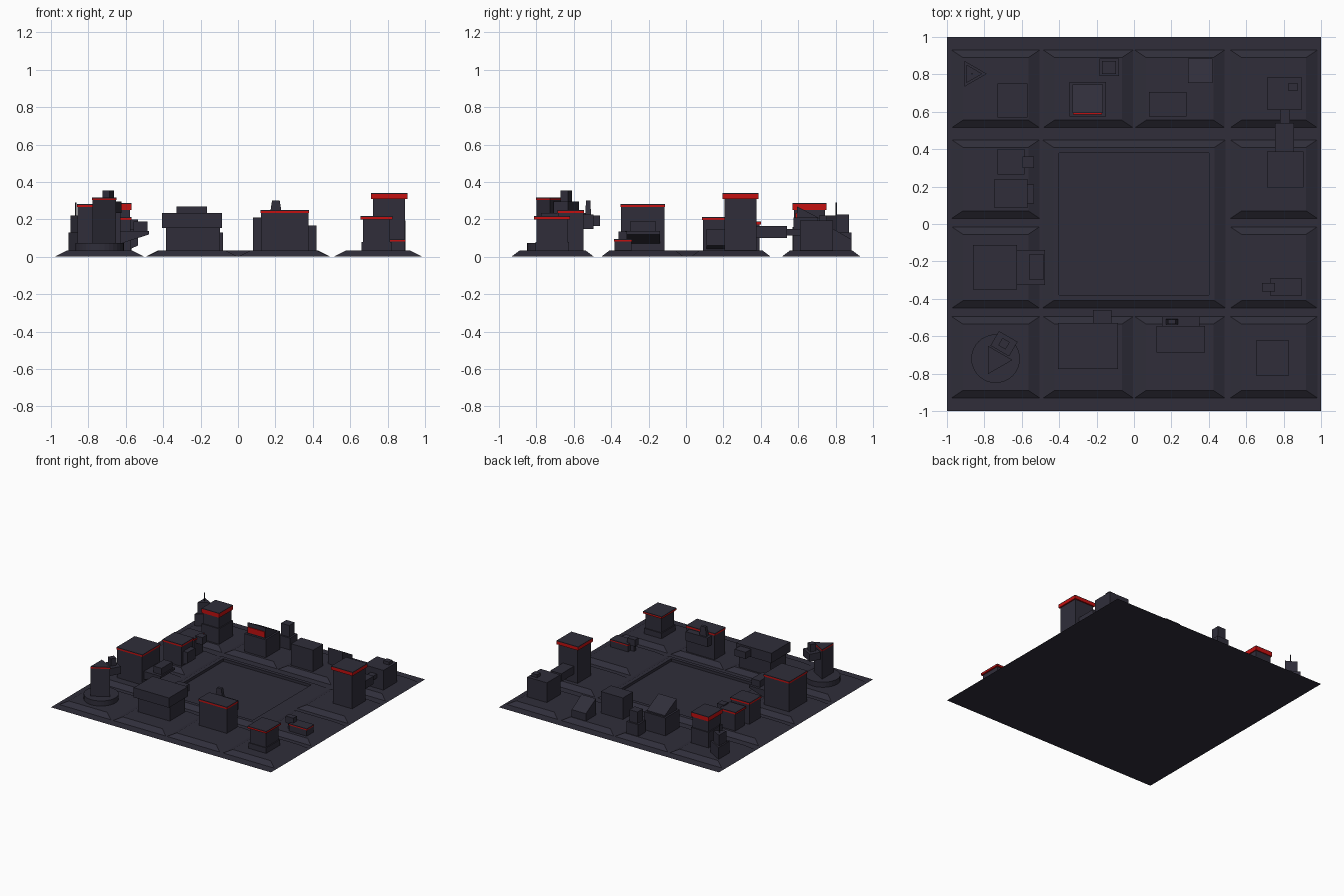
import bpy, bmesh, math
from mathutils import Vector

if "Cube" in bpy.data.objects:
    bpy.data.objects.remove(bpy.data.objects["Cube"])


def material(name, rgb):
    m = bpy.data.materials.new(name)
    m.diffuse_color = (*rgb, 1)
    m.use_nodes = True
    m.node_tree.nodes["Principled BSDF"].inputs["Base Color"].default_value = m.diffuse_color
    return m


GREY = material("dark slate", (0.029, 0.027, 0.042))
RED = material("deep red", (0.55, 0.005, 0.005))
FLOOR = 0.033  # top height of the paving blocks


def finish(name, bm, mat=GREY):
    bmesh.ops.recalc_face_normals(bm, faces=bm.faces)
    me = bpy.data.meshes.new(name)
    bm.to_mesh(me)
    bm.free()
    me.materials.append(mat)
    ob = bpy.data.objects.new(name, me)
    bpy.context.collection.objects.link(ob)
    return ob


def box(name, x0, x1, y0, y1, z0, z1, mat=GREY, taper=(0, 0), back_drop=0, low_drop=0):
    """Box; taper insets the top, back_drop lowers the +y top edge,
    low_drop lowers the -x bottom edge."""
    bm = bmesh.new()
    bmesh.ops.create_cube(bm, size=1)
    for v in bm.verts:
        sx, sy, sz = (c > 0 for c in v.co)
        tx, ty = taper if sz else (0, 0)
        v.co.x = x1 - tx if sx else x0 + tx
        v.co.y = y1 - ty if sy else y0 + ty
        v.co.z = (z1 - (back_drop if sy else 0)) if sz else (z0 - (0 if sx else low_drop))
    return finish(name, bm, mat)


def prism(name, x, y, r, z0, z1, sides, mat=GREY, r_top=None):
    bm = bmesh.new()
    ring = lambda rad, z: [bm.verts.new((x + rad * math.cos(2 * math.pi * i / sides),
                                         y + rad * math.sin(2 * math.pi * i / sides), z))
                           for i in range(sides)]
    a, b = ring(r, z0), ring(r if r_top is None else r_top, z1)
    bm.faces.new(a[::-1])
    bm.faces.new(b)
    for i in range(sides):
        j = (i + 1) % sides
        bm.faces.new((a[i], a[j], b[j], b[i]))
    return finish(name, bm, mat)


def capped(name, x0, x1, y0, y1, top, band=0.012, inset=0.01, z0=FLOOR - 0.01):
    """Building with an overhanging red band and a thin grey roof."""
    i = inset
    box(name + "_body", x0 + i, x1 - i, y0 + i, y1 - i, z0, top - 0.005 - band)
    box(name + "_red_band", x0, x1, y0, y1, top - 0.005 - band, top - 0.005, RED)
    box(name + "_roof", x0, x1, y0, y1, top - 0.005, top)


# ground sheet
bm = bmesh.new()
bmesh.ops.create_grid(bm, x_segments=1, y_segments=1, size=1)
finish("ground", bm)

# paving blocks around the edge
cols = [(-0.975, -0.505), (-0.485, -0.005), (0.005, 0.485), (0.515, 0.98)]
for j, (y0, y1) in enumerate([(-0.93, -0.495), (-0.45, -0.015), (0.03, 0.45), (0.515, 0.93)]):
    for i, (x0, x1) in enumerate(cols):
        if j in (0, 3) or i in (0, 3):
            box(f"paving_{j}_{i}", x0, x1, y0, y1, 0.003, FLOOR, taper=(0.06, 0.04))

# central plaza with sunken court
plaza = box("plaza", -0.49, 0.49, -0.45, 0.45, 0.003, FLOOR, taper=(0.06, 0.04))
bm = bmesh.new()
bm.from_mesh(plaza.data)
bm.faces.ensure_lookup_table()
top = max(bm.faces, key=lambda f: f.calc_center_median().z)
bmesh.ops.inset_region(bm, faces=[top], thickness=0.042)
pit = bmesh.ops.extrude_discrete_faces(bm, faces=[top])["faces"][0]
bmesh.ops.translate(bm, verts=pit.verts, vec=Vector((0, 0, -0.022)))
bm.to_mesh(plaza.data)
bm.free()

# front left: triangular tower on a round base with a rotated box
prism("round_base", -0.74, -0.72, 0.13, 0.03, 0.075, 32)
prism("triangle_tower", -0.737, -0.727, 0.084, 0.07, 0.303, 3)
prism("triangle_red_band", -0.737, -0.727, 0.087, 0.303, 0.313, 3, RED)
prism("triangle_roof", -0.737, -0.727, 0.087, 0.313, 0.318, 3)
for nm, sx, sy, z0, z1 in [("tower_side_box", 0.09, 0.115, 0.235, 0.295),
                           ("tower_side_top", 0.045, 0.045, 0.295, 0.355)]:
    o = box(nm, -sx / 2, sx / 2, -sy / 2, sy / 2, z0, z1)
    o.location = (-0.695, -0.64, 0)
    o.rotation_euler.z = math.radians(60)

# front: wide hall with overhanging upper floor
box("hall_lower", -0.385, -0.095, -0.75, -0.55, 0.02, 0.155)
box("hall_upper", -0.405, -0.085, -0.775, -0.53, 0.155, 0.235)
box("hall_rear_box", -0.22, -0.12, -0.535, -0.46, 0.165, 0.22)

# front: red-topped block with rear ledge and chimney
capped("block", 0.12, 0.38, -0.687, -0.545, 0.25, inset=0.003)
box("block_ledge", 0.15, 0.35, -0.55, -0.495, 0.15, 0.225)
box("block_chimney", 0.17, 0.235, -0.538, -0.508, 0.225, 0.3, taper=(0.012, 0.003))

# front right: small office with a wider base
box("office_base", 0.66, 0.82, -0.805, -0.625, 0.02, 0.078)
capped("office", 0.655, 0.825, -0.812, -0.62, 0.217, inset=0.013)

# right: low shed with side tower
capped("shed", 0.73, 0.895, -0.385, -0.29, 0.095, band=0.008, inset=0.002)
box("shed_tower", 0.685, 0.755, -0.36, -0.315, 0.08, 0.135)
box("shed_tower_post", 0.7, 0.735, -0.35, -0.325, 0.02, 0.085)

# right: tall tower, covered bridge, back right block
capped("tall_tower", 0.71, 0.905, 0.195, 0.388, 0.34, band=0.025, inset=0.011)
box("bridge_wide", 0.755, 0.855, 0.37, 0.54, 0.1, 0.165)
box("bridge_narrow", 0.78, 0.835, 0.54, 0.62, 0.115, 0.15)
box("corner_block", 0.715, 0.895, 0.61, 0.785, 0.02, 0.195)
box("corner_roof_box", 0.825, 0.875, 0.71, 0.755, 0.195, 0.22)

# back: plain box and sloped shed
box("plain_box", 0.08, 0.28, 0.575, 0.705, 0.02, 0.21)
box("sloped_shed", 0.29, 0.42, 0.755, 0.885, 0.02, 0.168, back_drop=0.075)

# back: house with raised sloping roof and red front, plus slim tower
box("house", -0.345, -0.15, 0.575, 0.76, 0.02, 0.18)
box("house_roof", -0.33, -0.165, 0.593, 0.745, 0.18, 0.27, back_drop=0.08)
box("house_red_front", -0.325, -0.17, 0.586, 0.594, 0.19, 0.235, RED)
box("slim_tower", -0.185, -0.08, 0.79, 0.885, 0.02, 0.13)
box("slim_tower_top", -0.17, -0.095, 0.803, 0.872, 0.13, 0.225)

# back left: tower with broad red band, triangular mast
box("watch_base", -0.73, -0.57, 0.57, 0.75, 0.02, 0.16)
capped("watch", -0.73, -0.57, 0.57, 0.75, 0.287, band=0.032, inset=0.008, z0=0.16)
prism("mast_base", -0.867, 0.803, 0.08, 0.02, 0.13, 3)
prism("mast_upper", -0.867, 0.803, 0.056, 0.13, 0.22, 3)
prism("mast_spike", -0.867, 0.803, 0.004, 0.22, 0.29, 6)

# left: pair of linked shops
capped("shop", -0.745, -0.57, 0.085, 0.24, 0.213, band=0.012, inset=0.005)
box("shop_bay", -0.58, -0.535, 0.11, 0.21, 0.06, 0.15, low_drop=0.02)
capped("annex", -0.73, -0.585, 0.265, 0.4, 0.19, band=0.012, inset=0.008)
box("annex_box", -0.595, -0.535, 0.3, 0.36, 0.14, 0.2)

# left: large block with projecting balcony
capped("depot", -0.86, -0.625, -0.35, -0.112, 0.283, inset=0.003)
box("depot_balcony", -0.63, -0.475, -0.325, -0.14, 0.12, 0.137, low_drop=0.05)
box("depot_balcony_box", -0.56, -0.485, -0.3, -0.16, 0.137, 0.19)
